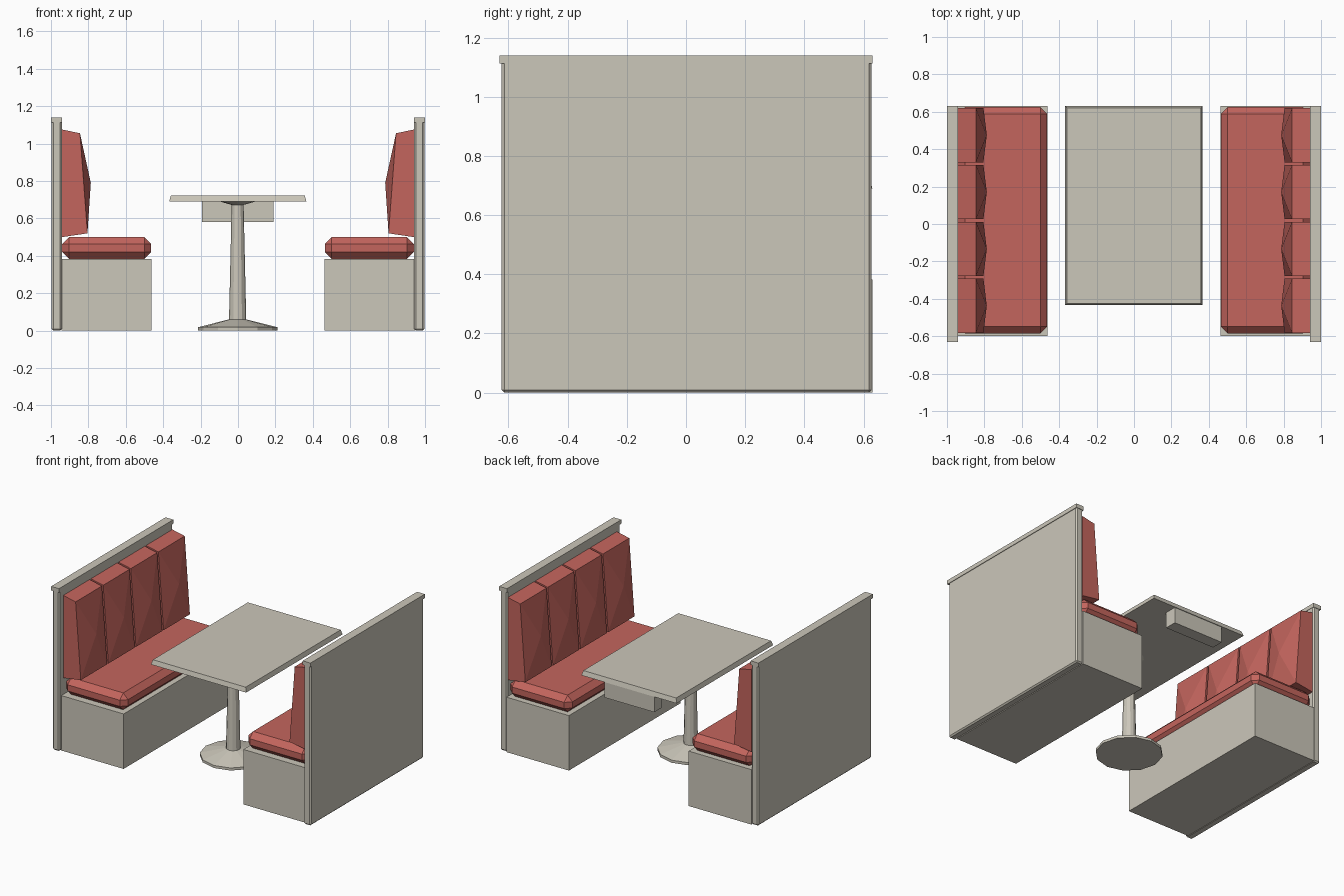
import bpy, bmesh, math

cube = bpy.data.objects.get("Cube")
if cube:
    bpy.data.objects.remove(cube, do_unlink=True)


def material(name, colour):
    m = bpy.data.materials.new(name)
    m.use_nodes = True
    m.diffuse_color = colour
    m.node_tree.nodes["Principled BSDF"].inputs["Base Color"].default_value = colour
    return m


beige = material("warm_grey_laminate", (0.6, 0.57, 0.49, 1))
red = material("red_vinyl", (0.55, 0.13, 0.11, 1))


def finish(bm, name, mat):
    bmesh.ops.recalc_face_normals(bm, faces=bm.faces)
    mesh = bpy.data.meshes.new(name)
    bm.to_mesh(mesh)
    bm.free()
    mesh.materials.append(mat)
    obj = bpy.data.objects.new(name, mesh)
    bpy.context.collection.objects.link(obj)
    return obj


def box(name, mat, x, y, z, bevel=0, taper=0):
    """Box between bounds; taper draws the top rim inwards."""
    bm = bmesh.new()
    bmesh.ops.create_cube(bm, size=1)
    for v in bm.verts:
        inset = taper if v.co.z > 0 else 0
        for i, (lo, hi) in enumerate((sorted(x), y, z)):
            pull = inset if i < 2 else 0
            v.co[i] = hi - pull if v.co[i] > 0 else lo + pull
    if bevel:
        bmesh.ops.bevel(bm, geom=bm.edges[:], offset=bevel, segments=1,
                        affect='EDGES', profile=0.5)
    return finish(bm, name, mat)


def back_pad(name, side, y0, y1):
    """Wedge-sided pad whose front rises to a single puffed point."""
    profile = [(0.94, 0.5), (0.805, 0.52), (0.845, 1.055), (0.94, 1.075)]
    bm = bmesh.new()
    a, b = [[bm.verts.new((side * x, y, z)) for x, z in profile] for y in (y0, y1)]
    bm.faces.new(a)
    bm.faces.new(b)
    for i in (0, 2, 3):
        j = (i + 1) % 4
        bm.faces.new((a[i], a[j], b[j], b[i]))
    tip = bm.verts.new((side * 0.787, (y0 + y1) / 2, 0.79))
    rim = [a[1], a[2], b[2], b[1]]
    for i in range(4):
        bm.faces.new((rim[i], rim[(i + 1) % 4], tip))
    return finish(bm, name, red)


def lathe(name, mat, profile, centre, sides):
    """Closed faceted solid from (radius, height) rings."""
    bm = bmesh.new()
    rings = []
    for r, z in profile:
        rings.append([bm.verts.new((centre[0] + r * math.cos(math.tau * k / sides),
                                    centre[1] + r * math.sin(math.tau * k / sides), z))
                      for k in range(sides)])
    for p, q in zip(rings, rings[1:]):
        for k in range(sides):
            n = (k + 1) % sides
            bm.faces.new((p[k], p[n], q[n], q[k]))
    bm.faces.new(rings[0])
    bm.faces.new(rings[-1])
    return finish(bm, name, mat)


# Two facing benches
for side, label in ((1, "left"), (-1, "right")):
    def span(a, b):
        return (side * a, side * b)

    box(label + "_partition", beige, span(0.942, 0.996), (-0.623, 0.627), (0, 1.125), bevel=0.009)
    box(label + "_partition_cap", beige, span(0.94, 1.0), (-0.63, 0.63), (1.112, 1.14))
    box(label + "_bench_base", beige, span(0.462, 0.945), (-0.6, 0.63), (0, 0.383))
    box(label + "_seat_cushion", red, span(0.464, 0.94), (-0.586, 0.626), (0.383, 0.5), bevel=0.037)
    for i in range(4):
        start = -0.582 + i * 0.304
        back_pad(f"{label}_back_pad_{i + 1}", side, start, start + 0.29)

# Table with wall bracket and pedestal
box("table_top", beige, (-0.368, 0.366), (-0.434, 0.63), (0.69, 0.722), taper=0.009)
box("table_bracket", beige, (-0.193, 0.19), (0.54, 0.625), (0.58, 0.692))
lathe("table_pedestal", beige,
      [(0.212, 0), (0.212, 0.018), (0.046, 0.06), (0.032, 0.672), (0.097, 0.691)],
      (-0.002, -0.05), 12)
